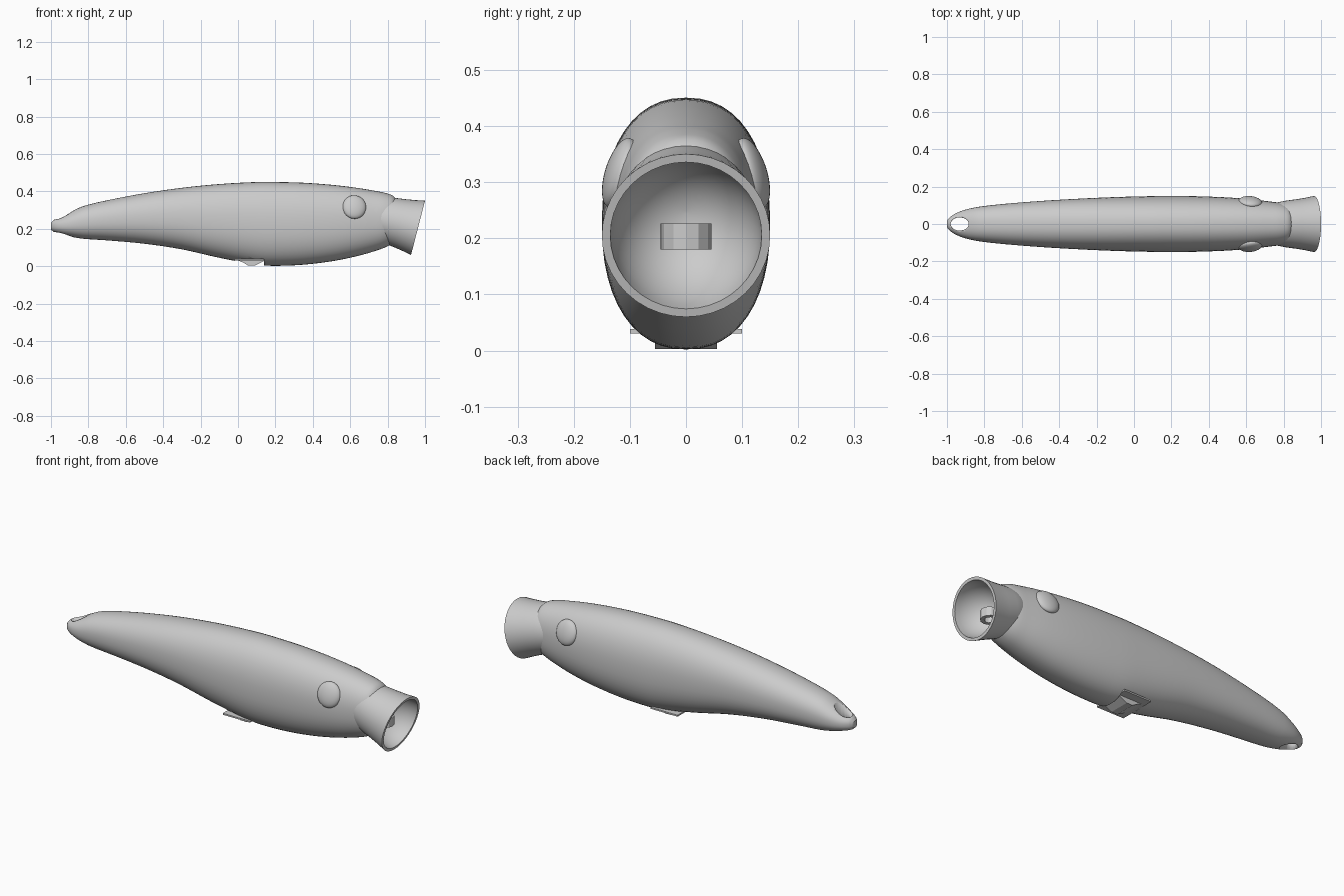
import bpy, bmesh, math
from mathutils import Vector, Matrix

if "Cube" in bpy.data.objects:
    bpy.data.objects.remove(bpy.data.objects["Cube"])

grey = bpy.data.materials.new("plain grey")
grey.diffuse_color = (0.6, 0.6, 0.6, 1)
grey.use_nodes = True
grey.node_tree.nodes["Principled BSDF"].inputs["Base Color"].default_value = grey.diffuse_color


def make(name, bm, angle=40):
    bmesh.ops.recalc_face_normals(bm, faces=bm.faces)
    me = bpy.data.meshes.new(name)
    bm.to_mesh(me)
    bm.free()
    ob = bpy.data.objects.new(name, me)
    bpy.context.collection.objects.link(ob)
    me.materials.append(grey)
    bpy.ops.object.select_all(action='DESELECT')
    ob.select_set(True)
    bpy.context.view_layer.objects.active = ob
    bpy.ops.object.shade_smooth_by_angle(angle=math.radians(angle))
    return ob


def skin(rings, closed=False):
    """Bridge rings of points; either cap the ends or join them up."""
    bm = bmesh.new()
    loops = [[bm.verts.new(p) for p in r] for r in rings]
    n = len(loops[0])
    pairs = list(zip(loops, loops[1:]))
    if closed:
        pairs.append((loops[-1], loops[0]))
    for a, b in pairs:
        for i in range(n):
            bm.faces.new((a[i], a[(i + 1) % n], b[(i + 1) % n], b[i]))
    if not closed:
        bm.faces.new(loops[0])
        bm.faces.new(loops[-1])
    return bm


def lathe(profile, n, frame):
    """Rings of (distance along local z, radius)."""
    return [[frame @ Vector((r * math.cos(2 * math.pi * i / n),
                             r * math.sin(2 * math.pi * i / n), t))
             for i in range(n)] for t, r in profile]


def cut(ob, cutter):
    cutter.hide_render = True
    cutter.hide_set(True)
    mod = ob.modifiers.new("cut", 'BOOLEAN')
    mod.operation, mod.solver, mod.object = 'DIFFERENCE', 'EXACT', cutter


# Body sections: x, top z, bottom z, half width
sections = [
    (-1.0, .232, .195, .018), (-.985, .247, .184, .036), (-.95, .262, .172, .058),
    (-.9, .287, .159, .077), (-.83, .32, .147, .092), (-.7, .352, .138, .107),
    (-.5, .39, .12, .123), (-.3, .419, .09, .135), (-.1, .439, .045, .144),
    (.1, .45, .008, .149), (.2, .45, .002, .15), (.35, .446, .008, .148),
    (.5, .435, .026, .142), (.62, .421, .05, .133), (.72, .405, .077, .121),
    (.8, .388, .107, .108), (.84, .366, .14, .085), (.865, .31, .2, .035)]


def spline(pts, steps):
    out = []
    for i in range(len(pts) - 1):
        p = [Vector(pts[max(0, min(len(pts) - 1, i + k))]) for k in (-1, 0, 1, 2)]
        h = p[2][0] - p[1][0]
        m1 = (p[2] - p[0]) * (h / (p[2][0] - p[0][0]))
        m2 = (p[3] - p[1]) * (h / (p[3][0] - p[1][0]))
        for s in range(steps):
            t = s / steps
            out.append(p[1] * (2*t**3 - 3*t**2 + 1) + m1 * (t**3 - 2*t**2 + t)
                       + p[2] * (3*t**2 - 2*t**3) + m2 * (t**3 - t**2))
    return out + [Vector(pts[-1])]


def section(x, top, bottom, half, n=48, power=2 / 2.25):
    ring = []
    for i in range(n):
        a = 2 * math.pi * i / n
        c, s = math.cos(a), math.sin(a)
        ring.append((x, half * math.copysign(abs(c) ** power, c),
                     (top + bottom) / 2 + (top - bottom) / 2 * math.copysign(abs(s) ** power, s)))
    return ring


body = make("body", skin([section(*s) for s in spline(sections, 4)]))

# Flared neck with a hollow bowl mouth, on a tilted axis
axis = Vector((.968, 0, -.25)).normalized()
rim = Vector((.9625, 0, .205))
frame = Matrix.Translation(rim) @ axis.to_track_quat('Z', 'Y').to_matrix().to_4x4()
bowl = [(-.165 * math.sin(a), .135 * math.cos(a))
        for a in [math.pi / 2 * k / 10 for k in range(10)]]
outer = [(-.28, .085), (-.22, .112), (-.16, .124), (-.1, .132), (-.05, .14), (0, .15)]
make("mouth_neck", skin(lathe(outer + bowl + [(-.165, .003)], 40, frame)))

# Clear the body out of the mouth bowl
bm = bmesh.new()
bmesh.ops.create_uvsphere(bm, u_segments=40, v_segments=24, radius=1,
                          matrix=frame @ Matrix.Diagonal((.138, .138, .17, 1)))
cut(body, make("bowl_cutter", bm))

# Vertical line hole through the tail
hole = Matrix.Translation((-.932, 0, .2)) @ Matrix.Diagonal((.048, .035, 1, 1))
cut(body, make("tail_hole_cutter", skin(lathe([(-.3, 1), (.3, 1)], 32, hole))))

# Belly notch
bm = bmesh.new()
bmesh.ops.create_cube(bm, size=1, matrix=Matrix.Translation((.06, 0, -.015))
                      @ Matrix.Diagonal((.16, .24, .1, 1)))
cut(body, make("notch_cutter", bm))

# Belly hanger: shallow keel filling the middle of the notch
keel = [(-.015, .037), (.03, .018), (.055, .003), (.09, .003), (.135, .025), (.135, .037)]
make("belly_hanger", skin([[(x, y, z) for x, z in keel] for y in (-.055, .055)]), 20)

# Thin plate lining the notch
bm = bmesh.new()
bmesh.ops.create_cube(bm, size=1, matrix=Matrix.Translation((.06, 0, .034))
                      @ Matrix.Diagonal((.16, .2, .008, 1)))
make("notch_plate", bm, 20)

# Tow ring inside the mouth, with its shank
ring = Matrix.Translation((.87, 0, .203))
make("tow_ring", skin(lathe([(-.023, .045), (.023, .045), (.023, .026), (-.023, .026)],
                            12, ring), closed=True), 20)
bm = bmesh.new()
bmesh.ops.create_cube(bm, size=1, matrix=Matrix.Translation((.81, 0, .203))
                      @ Matrix.Diagonal((.06, .03, .046, 1)))
make("tow_ring_shank", bm, 20)

# Domed eyes lying against the flanks
for side, name in ((-1, "front_eye"), (1, "back_eye")):
    bm = bmesh.new()
    tilt = Matrix.Rotation(side * math.radians(17), 4, 'X')
    turn = Matrix.Rotation(-side * math.radians(6), 4, 'Z')
    bmesh.ops.create_uvsphere(bm, u_segments=32, v_segments=20, radius=1,
                              matrix=Matrix.Translation((.622, side * .118, .316))
                              @ turn @ tilt @ Matrix.Diagonal((.063, .026, .065, 1)))
    make(name, bm)
